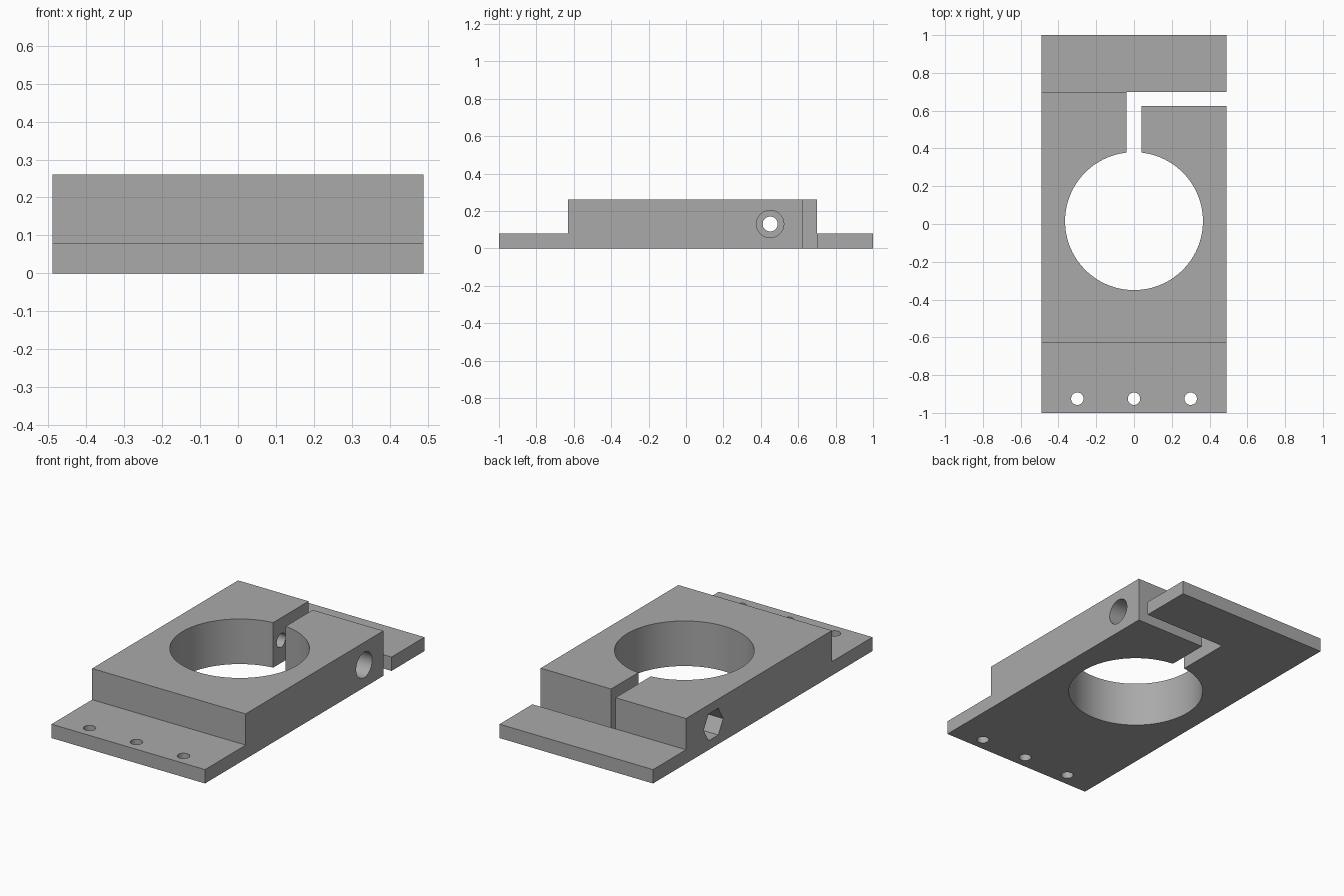
import bpy, bmesh
from math import pi, radians
from mathutils import Matrix

cube = bpy.data.objects.get("Cube")
if cube:
    bpy.data.objects.remove(cube, do_unlink=True)

HALF_X, TOP, SHELF = 0.49, 0.26, 0.08
SCREW_Y, SCREW_Z = 0.45, 0.13

metal = bpy.data.materials.new("plain grey")
metal.use_nodes = True
grey = (0.4, 0.4, 0.4, 1)
metal.diffuse_color = grey
metal.node_tree.nodes["Principled BSDF"].inputs["Base Color"].default_value = grey


def make_object(name, bm):
    bmesh.ops.recalc_face_normals(bm, faces=bm.faces)
    mesh = bpy.data.meshes.new(name)
    bm.to_mesh(mesh)
    bm.free()
    mesh.materials.append(metal)
    obj = bpy.data.objects.new(name, mesh)
    bpy.context.collection.objects.link(obj)
    return obj


def box(name, x, y, z):
    bm = bmesh.new()
    bmesh.ops.create_cube(bm, size=1)
    for v in bm.verts:
        v.co = [r[0] if c < 0 else r[1] for c, r in zip(v.co, (x, y, z))]
    return make_object(name, bm)


def cylinder(name, centre, radius, depth, sides, along_x=False):
    bm = bmesh.new()
    turn = Matrix.Rotation(pi / 2, 4, 'Y') if along_x else Matrix()
    bmesh.ops.create_cone(bm, cap_ends=True, segments=sides, radius1=radius,
                          radius2=radius, depth=depth,
                          matrix=Matrix.Translation(centre) @ turn)
    return make_object(name, bm)


# Stepped body: side profile swept across the width
profile = [(-1, 0), (1, 0), (1, SHELF), (0.7, SHELF), (0.7, TOP),
           (-0.63, TOP), (-0.63, SHELF), (-1, SHELF)]
bm = bmesh.new()
face = bm.faces.new([bm.verts.new((-HALF_X, y, z)) for y, z in profile])
swept = bmesh.ops.extrude_face_region(bm, geom=[face])["geom"]
bmesh.ops.translate(bm, vec=(2 * HALF_X, 0, 0),
                    verts=[g for g in swept if isinstance(g, bmesh.types.BMVert)])
body = make_object("clamp_body", bm)

# Main bore, L-shaped clamping slit and mounting holes
cutters = [
    cylinder("bore_cutter", (0, 0.015, 0.13), 0.365, 1, 96),
    box("slit_cutter", (-0.04, 0.04), (0.2, 0.66), (-0.2, 0.5)),
    box("side_slit_cutter", (-0.04, 0.8), (0.625, 0.7), (-0.2, 0.5)),
]
for x in (-0.3, 0, 0.3):
    cutters.append(cylinder("mounting_hole_cutter", (x, -0.925, 0), 0.033, 0.5, 32))

# Cross screw: through hole, round head recess, hexagonal nut recess
recess = 0.12
cutters += [
    cylinder("screw_hole_cutter", (0, SCREW_Y, SCREW_Z), 0.04, 1.4, 32, True),
    cylinder("head_recess_cutter", (HALF_X, SCREW_Y, SCREW_Z), 0.073, 2 * recess, 48, True),
    cylinder("nut_recess_cutter", (-HALF_X, SCREW_Y, SCREW_Z), 0.089, 2 * recess, 6, True),
]

bpy.context.view_layer.objects.active = body
body.select_set(True)
for cutter in cutters:
    mod = body.modifiers.new(cutter.name, 'BOOLEAN')
    mod.operation = 'DIFFERENCE'
    mod.solver = 'EXACT'
    mod.object = cutter
    bpy.ops.object.modifier_apply(modifier=mod.name)
    bpy.data.objects.remove(cutter, do_unlink=True)

bpy.ops.object.shade_smooth_by_angle(angle=radians(30))
